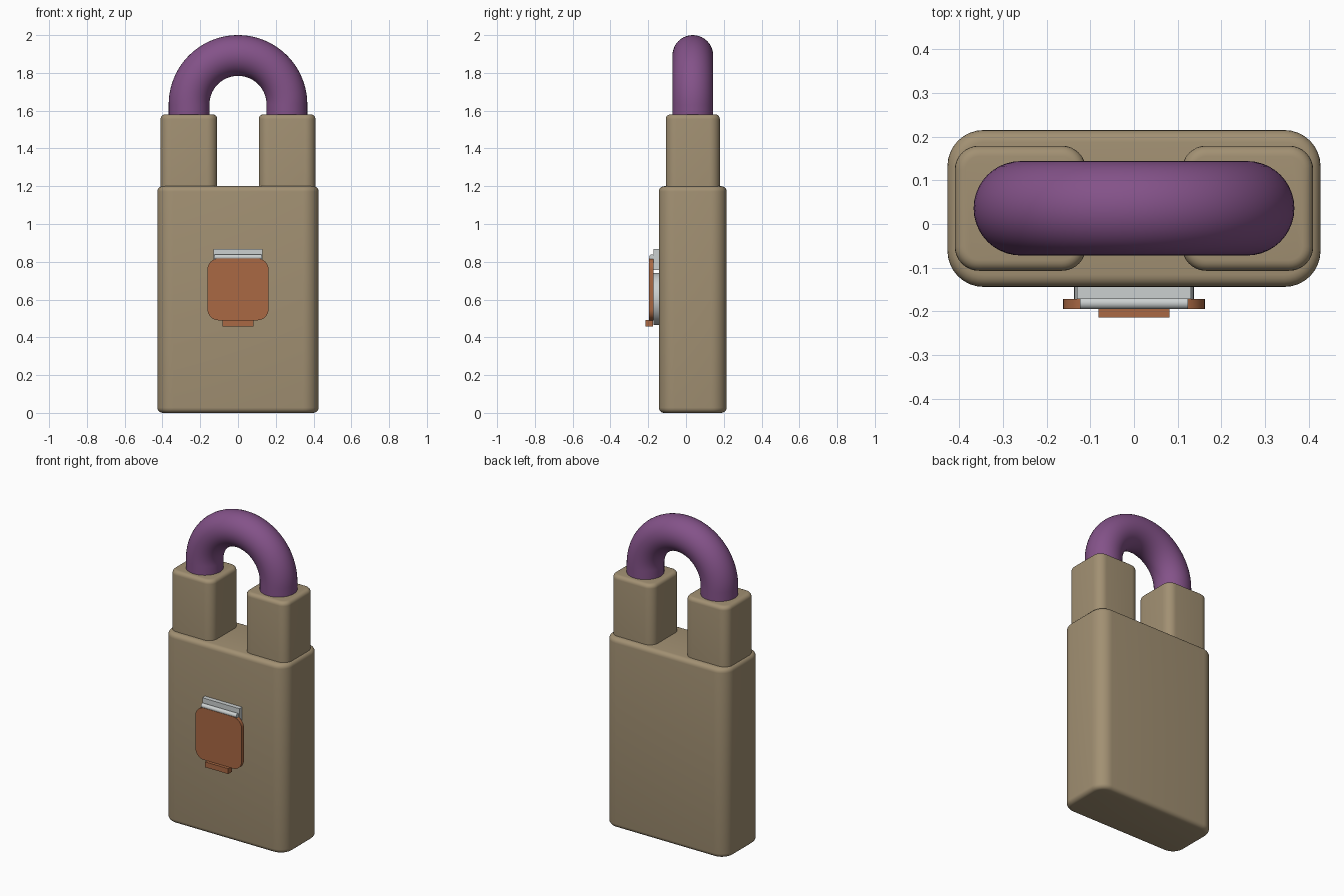
import bpy, bmesh, math
from mathutils import Matrix

if "Cube" in bpy.data.objects:
    bpy.data.objects.remove(bpy.data.objects["Cube"])


def material(name, rgb):
    m = bpy.data.materials.new(name)
    m.diffuse_color = (*rgb, 1)
    m.use_nodes = True
    m.node_tree.nodes["Principled BSDF"].inputs["Base Color"].default_value = m.diffuse_color
    return m


TAN = material("tan", (0.36, 0.28, 0.17))
PURPLE = material("purple", (0.23, 0.085, 0.25))
COPPER = material("copper", (0.40, 0.14, 0.057))
SILVER = material("silver", (0.60, 0.63, 0.63))


def finish(bm, name, mat):
    bmesh.ops.recalc_face_normals(bm, faces=bm.faces)
    me = bpy.data.meshes.new(name)
    bm.to_mesh(me)
    bm.free()
    ob = bpy.data.objects.new(name, me)
    bpy.context.collection.objects.link(ob)
    me.materials.append(mat)
    bpy.context.view_layer.objects.active = ob
    ob.select_set(True)
    bpy.ops.object.shade_smooth_by_angle(angle=math.radians(35))
    ob.select_set(False)
    return ob


def rounded_box(name, mat, lo, hi, axis=2, radius=0.0, rim=0.0, both=True):
    """Box with edges along one axis rounded, then its end rims softened."""
    bm = bmesh.new()
    bmesh.ops.create_cube(bm, size=1)
    for v in bm.verts:
        v.co = [l + (c + 0.5) * (h - l) for l, h, c in zip(lo, hi, v.co)]
    if radius:
        along = [e for e in bm.edges
                 if abs(e.verts[0].co[axis] - e.verts[1].co[axis]) > 1e-5]
        bmesh.ops.bevel(bm, geom=along, offset=radius, segments=8,
                        profile=0.5, affect='EDGES')
    if rim:
        ends = [hi[axis]] + ([lo[axis]] if both else [])
        edges = [e for e in bm.edges
                 if any(all(abs(v.co[axis] - z) < 1e-5 for v in e.verts) for z in ends)]
        bmesh.ops.bevel(bm, geom=edges, offset=rim, segments=5,
                        profile=0.5, affect='EDGES')
    return finish(bm, name, mat)


def cylinder(name, mat, centre, radius, depth, axis):
    bm = bmesh.new()
    rot = Matrix.Rotation(math.pi / 2, 4, axis)
    bmesh.ops.create_cone(bm, cap_ends=True, segments=48, radius1=radius,
                          radius2=radius, depth=depth,
                          matrix=Matrix.Translation(centre) @ rot)
    return finish(bm, name, mat)


# Main body
rounded_box("body", TAN, (-0.427, -0.144, 0), (0.427, 0.215, 1.2),
            radius=0.083, rim=0.028)

# Two collars that hold the shackle
for side, x0, x1 in (("left", -0.41, -0.11), ("right", 0.11, 0.41)):
    rounded_box(side + "_collar", TAN, (x0, -0.107, 1.19), (x1, 0.179, 1.58),
                radius=0.055, rim=0.024, both=False)

# Shackle: round tube swept along a U path
R, T, CZ, CY, N = 0.259, 0.108, 1.633, 0.036, 40
path = [(-R, 1.5, math.pi)]
path += [(R * math.cos(a), CZ + R * math.sin(a), a)
         for a in (math.pi * (1 - i / 48) for i in range(49))]
path += [(R, 1.5, 0.0)]
bm = bmesh.new()
rings = []
for x, z, a in path:
    ring = []
    for j in range(N):
        t = 2 * math.pi * j / N
        r = T * math.cos(t)
        ring.append(bm.verts.new((x + r * math.cos(a), CY + T * math.sin(t),
                                  z + r * math.sin(a))))
    rings.append(ring)
for p, q in zip(rings, rings[1:]):
    for j in range(N):
        k = (j + 1) % N
        bm.faces.new((p[j], p[k], q[k], q[j]))
bm.faces.new(rings[0])
bm.faces.new(rings[-1])
finish(bm, "shackle", PURPLE)

# Keyhole cover plate with its lift tab
rounded_box("keyhole_cover", COPPER, (-0.162, -0.195, 0.49), (0.162, -0.172, 0.818),
            axis=1, radius=0.06)
rounded_box("cover_tab", COPPER, (-0.081, -0.214, 0.457), (0.081, -0.174, 0.491))

# Lock disc behind the cover
cylinder("lock_disc", SILVER, (0, -0.157, 0.603), 0.137, 0.03, 'X')

# Hinge: fixed leaf on the body and rounded knuckle over the cover
rounded_box("hinge_leaf", SILVER, (-0.13, -0.172, 0.757), (0.13, -0.14, 0.868))
cylinder("hinge_knuckle", SILVER, (0, -0.181, 0.825), 0.014, 0.248, 'Y')
